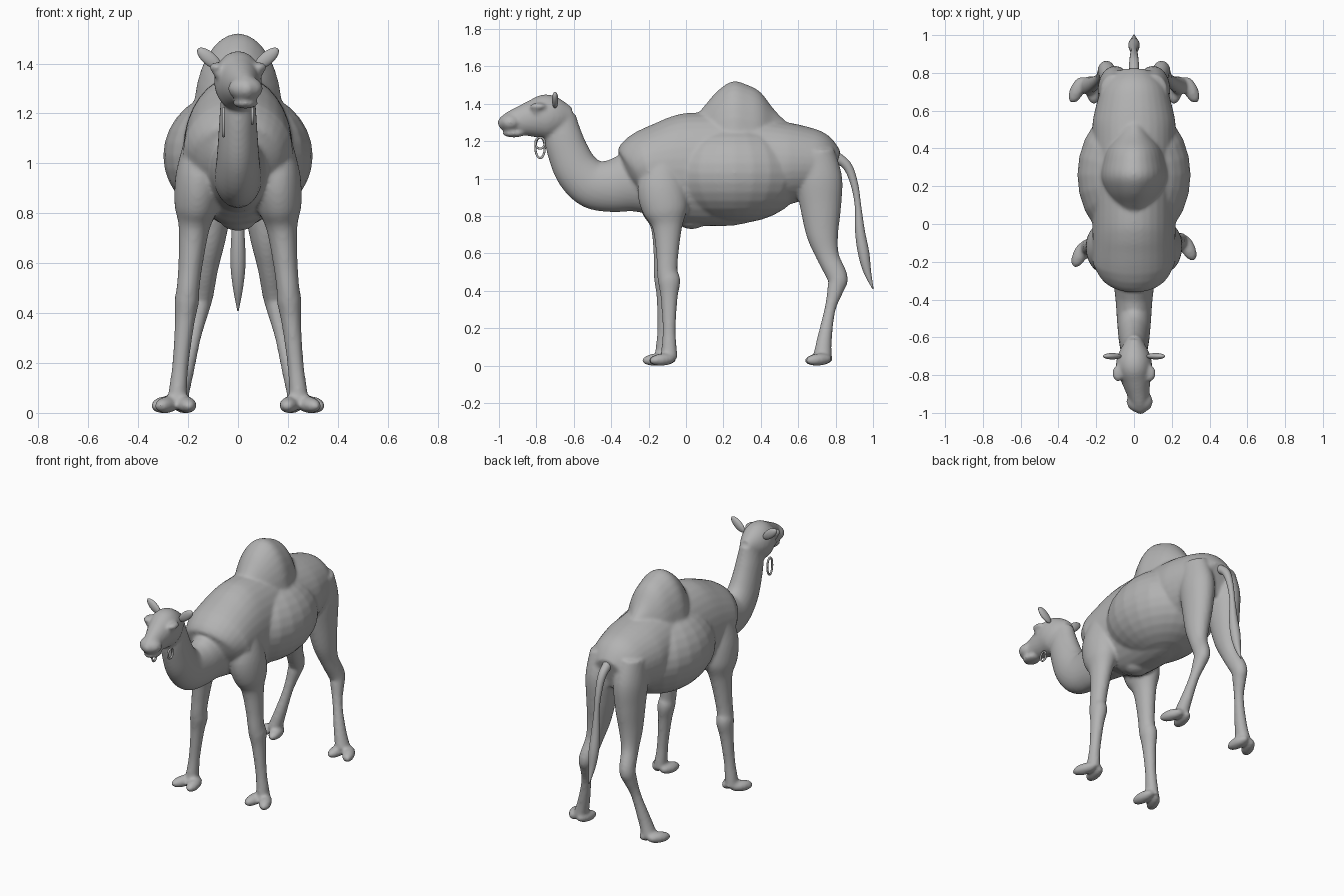
import bpy
import bmesh
import math
from mathutils import Vector, Matrix, Euler

default_cube = bpy.data.objects.get("Cube")
if default_cube:
    bpy.data.objects.remove(default_cube, do_unlink=True)

# One plain colour for the whole animal
grey = bpy.data.materials.new("plain_grey")
grey.use_nodes = True
colour = (.45, .45, .45, 1)
grey.diffuse_color = colour
for node in grey.node_tree.nodes:
    if node.type == "BSDF_PRINCIPLED":
        node.inputs["Base Color"].default_value = colour
        node.inputs["Roughness"].default_value = .8


def smooth_rows(rows, steps=5):
    """Catmull-Rom interpolation of (y, z, half_depth) rows."""
    points = [Vector(row) for row in rows]
    padded = [points[0], *points, points[-1]]
    result = []
    for before, start, end, after in zip(padded, padded[1:], padded[2:], padded[3:]):
        for step in range(steps):
            t = step / steps
            bend = 2 * before - 5 * start + 4 * end - after
            swing = 3 * start - before - 3 * end + after
            result.append(start + ((end - before) * t + bend * t * t + swing * t ** 3) / 2)
    return result + [points[-1]]


def loft(bm, rows, width, sideways=lambda y, z: 0, sides=32):
    """Skin oval rings along a path; width and x position follow rules."""
    samples = smooth_rows(rows)
    centres = [Vector((sideways(y, z), y, z)) for y, z, depth in samples]
    last = len(samples) - 1
    rings = []
    for i, (y, z, depth) in enumerate(samples):
        along = (centres[min(i + 1, last)] - centres[max(i - 1, 0)]).normalized()
        side = Vector((1, 0, 0))
        side = (side - along * side.dot(along)).normalized()
        up = side.cross(along)
        ring = []
        for k in range(sides):
            angle = math.tau * k / sides
            offset = side * width(depth) * math.cos(angle) + up * depth * math.sin(angle)
            ring.append(bm.verts.new(centres[i] + offset))
        rings.append(ring)
    for lower, upper in zip(rings, rings[1:]):
        for k in range(sides):
            following = (k + 1) % sides
            bm.faces.new((lower[k], lower[following], upper[following], upper[k]))
    bm.faces.new(rings[0])
    bm.faces.new(rings[-1])


def ball(bm, centre, radii, rotation=(0, 0, 0)):
    matrix = (Matrix.Translation(centre) @ Euler(rotation).to_matrix().to_4x4()
              @ Matrix.Diagonal((*radii, 1)))
    bmesh.ops.create_uvsphere(bm, u_segments=24, v_segments=16, radius=1, matrix=matrix)


def finish(bm, name):
    bmesh.ops.recalc_face_normals(bm, faces=bm.faces[:])
    mesh = bpy.data.meshes.new(name)
    bm.to_mesh(mesh)
    bm.free()
    mesh.materials.append(grey)
    for face in mesh.polygons:
        face.use_smooth = True
    obj = bpy.data.objects.new(name, mesh)
    bpy.context.scene.collection.objects.link(obj)
    return obj


def round_width(depth):
    return depth


def limb_width(depth):
    return .01 + .65 * depth


body = bmesh.new()

# Trunk from chest to rump, with a round belly
trunk = [(-.29, .98, .1), (-.26, 1, .17), (-.2, 1.04, .22), (-.1, 1.05, .27),
         (0, 1.05, .3), (.25, 1.05, .3), (.4, 1.07, .26), (.5, 1.08, .23),
         (.63, 1.08, .2), (.72, 1.07, .17), (.8, 1.05, .1)]
loft(body, trunk, lambda depth: min(depth, .22))
ball(body, (0, .26, 1.03), (.3, .38, .27))

# Hump
hump = [(.04, .12), (.1, .19), (.17, .27), (.25, .32), (.33, .3), (.4, .26),
        (.47, .17), (.54, .1)]
loft(body, [(y, 1.2, height) for y, height in hump], lambda depth: .55 * depth)

# Breast pad
ball(body, (0, .03, .77), (.07, .07, .04))

# Neck
neck = [(-.18, 1, .2), (-.3, .98, .16), (-.4, .96, .14), (-.5, .97, .13), (-.58, 1.04, .12),
        (-.63, 1.14, .11), (-.66, 1.24, .1), (-.67, 1.34, .08)]
loft(body, neck, lambda depth: .7 * depth)

# Head, turned slightly to its left, with muzzle and lower lip
head = [(-.61, 1.33, .05), (-.68, 1.33, .1), (-.75, 1.33, .12), (-.82, 1.32, .1),
        (-.88, 1.31, .08), (-.94, 1.3, .06), (-.98, 1.29, .04), (-1, 1.28, .02)]
loft(body, head, lambda depth: .8 * depth, lambda y, z: .15 * max(0, -y - .75))
ball(body, (.03, -.94, 1.3), (.07, .06, .05))
ball(body, (.03, -.92, 1.24), (.05, .06, .02))

# Legs as joints from top to bottom
front_leg = [(-.12, 1.08, .1), (-.13, .95, .13), (-.11, .83, .12), (-.1, .74, .08),
             (-.1, .6, .06), (-.1, .5, .055), (-.09, .45, .06), (-.09, .36, .045),
             (-.09, .2, .035), (-.09, .1, .04), (-.09, .04, .045)]
hind_leg = [(.69, 1.15, .1), (.71, 1, .125), (.72, .85, .11), (.73, .7, .085),
            (.76, .58, .06), (.81, .47, .055), (.8, .41, .045), (.77, .3, .03),
            (.74, .14, .04), (.73, .05, .05)]

for sign in (-1, 1):
    # Brow and eyeball
    ball(body, (sign * .085, -.79, 1.385), (.03, .045, .02))
    ball(body, (sign * .08, -.8, 1.36), (.02, .025, .02))

    # The right front leg steps slightly ahead
    step = -.035 if sign < 0 else 0
    loft(body, [(y + step * max(0, 1 - z), z, depth) for y, z, depth in front_leg],
         limb_width, lambda y, z: sign * (.25 - .1 * z))
    loft(body, hind_leg, limb_width, lambda y, z: sign * (.1 + .16 * (1 - z) ** 2))

    # Two splayed toes on each foot
    for x, y in ((.245, step - .125), (.26, .71)):
        for spread in (-1, 1):
            ball(body, (sign * (x + spread * .04), y, .032), (.038, .077, .033),
                 (.08, 0, sign * (spread * .3 + .15)))

# Flat soles
for vert in body.verts:
    vert.co.z = max(vert.co.z, 0)
body_object = finish(body, "body")

# Blend the body parts into one continuous skin
remesh = body_object.modifiers.new("blend", "REMESH")
remesh.mode = "VOXEL"
remesh.voxel_size = .01
remesh.use_smooth_shade = True
relax = body_object.modifiers.new("relax", "SMOOTH")
relax.factor = .5
relax.iterations = 6

# Tail with a tuft
tail = bmesh.new()
tail_path = [(.78, 1.13, .03), (.86, 1.07, .025), (.9, .97, .02), (.92, .85, .017),
             (.93, .72, .026), (.95, .6, .03), (.97, .5, .02), (1, .41, .003)]
loft(tail, tail_path, round_width)
finish(tail, "tail")

for sign, label, drop in ((1, "left", .03), (-1, "right", .055)):
    # Ear
    ear = bmesh.new()
    ball(ear, (sign * .115, -.7, 1.42), (.06, .017, .027), (0, sign * -.7, 0))
    finish(ear, label + "_ear")

    # Halter cord hanging in a loop under the jaw
    cord = bmesh.new()
    turns = [math.tau * i / 12 for i in range(13)]
    loop = [(.025 * math.cos(t) - .78, 1.22 - drop + drop * math.sin(t), .006) for t in turns]
    loft(cord, loop, round_width, lambda y, z: sign * .058, sides=10)
    finish(cord, label + "_halter_cord")
